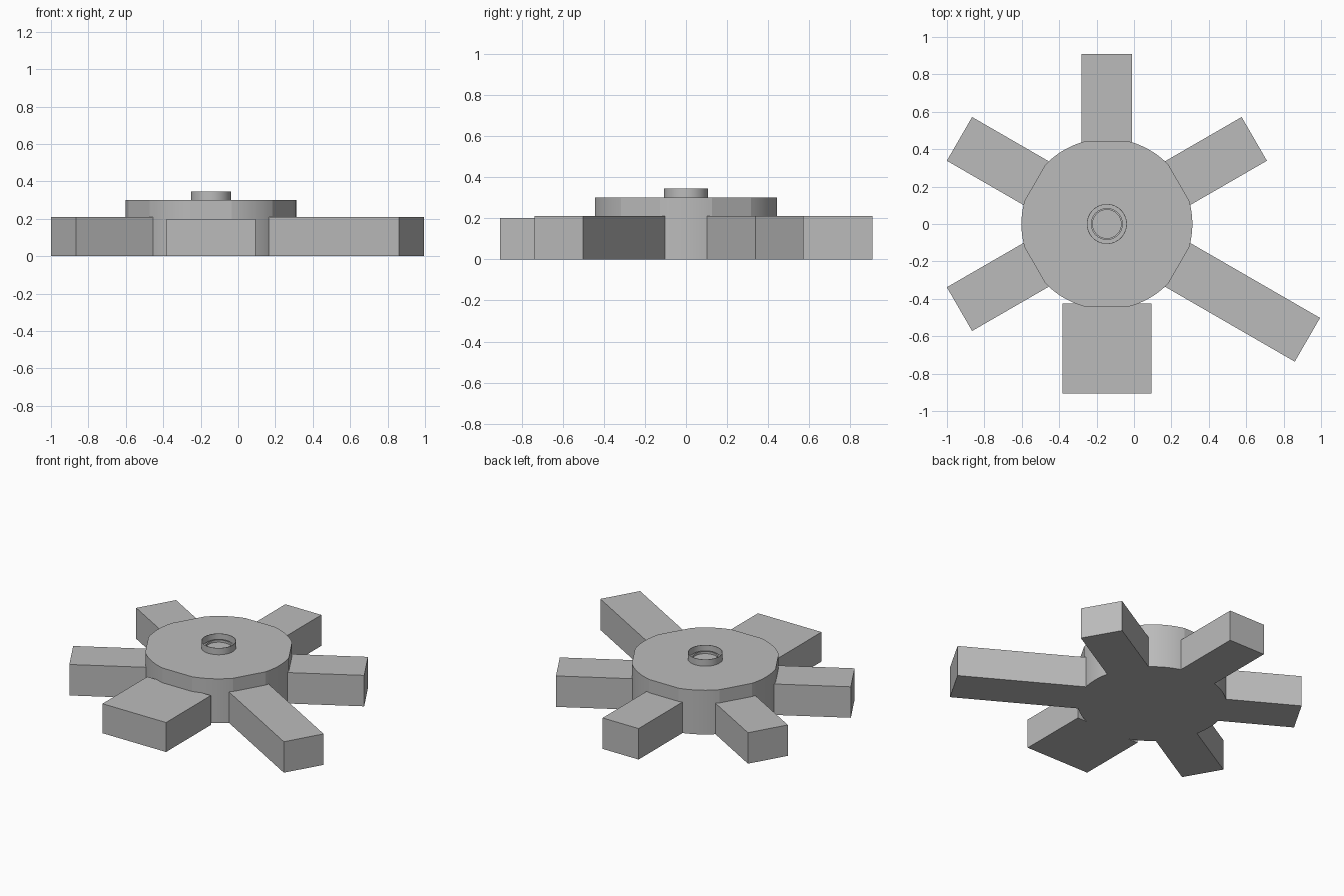
import bpy, bmesh
from math import radians, cos, sin, pi
from mathutils import Matrix, Vector

cube = bpy.data.objects.get("Cube")
if cube:
    bpy.data.objects.remove(cube, do_unlink=True)

grey = bpy.data.materials.new("plain grey")
grey.use_nodes = True
colour = (0.5, 0.5, 0.5, 1)
grey.diffuse_color = colour
grey.node_tree.nodes["Principled BSDF"].inputs["Base Color"].default_value = colour

CENTRE = Vector((-0.145, 0, 0))
HUB_R, HUB_TOP = 0.457, 0.3


def finish(name, bm, smooth=False):
    bmesh.ops.recalc_face_normals(bm, faces=bm.faces)
    mesh = bpy.data.meshes.new(name)
    bm.to_mesh(mesh)
    bm.free()
    mesh.materials.append(grey)
    obj = bpy.data.objects.new(name, mesh)
    bpy.context.collection.objects.link(obj)
    if smooth:
        bpy.ops.object.select_all(action="DESELECT")
        obj.select_set(True)
        bpy.context.view_layer.objects.active = obj
        bpy.ops.object.shade_smooth_by_angle(angle=radians(12))
    return obj


def box(name, length, width, height, start, angle):
    """Box running outwards from the hub centre along the given angle."""
    bm = bmesh.new()
    bmesh.ops.create_cube(bm, size=1)
    bmesh.ops.scale(bm, vec=(length - start, width, height), verts=bm.verts)
    bmesh.ops.translate(bm, vec=((length + start) / 2, 0, height / 2), verts=bm.verts)
    bm.transform(Matrix.Translation(CENTRE) @ Matrix.Rotation(radians(angle), 4, "Z"))
    return finish(name, bm)


def lathe(name, profile, steps=64):
    """Spin a radius/height profile round the hub axis."""
    bm = bmesh.new()
    verts = [bm.verts.new(CENTRE + Vector((r, 0, z))) for r, z in profile]
    edges = [bm.edges.new(pair) for pair in zip(verts, verts[1:])]
    bmesh.ops.spin(bm, geom=verts + edges, cent=CENTRE, axis=(0, 0, 1),
                   angle=2 * pi, steps=steps, use_merge=True)
    bmesh.ops.remove_doubles(bm, verts=bm.verts, dist=0.0005)
    return finish(name, bm, True)


# Hub: round wall with one flat facet behind each arm, and a central bore
bm = bmesh.new()
outline = []
for arm in range(6):
    for i in range(13):
        a = radians(30 + 60 * arm + 14 + 32 * i / 12)
        outline.append(bm.verts.new(CENTRE + Vector((cos(a), sin(a), 0)) * HUB_R))
base = bm.faces.new(outline)
wall = bmesh.ops.extrude_face_region(bm, geom=[base], use_keep_orig=True)
top = [v for v in wall["geom"] if isinstance(v, bmesh.types.BMVert)]
bmesh.ops.translate(bm, vec=(0, 0, HUB_TOP), verts=top)
finish("hub", bm, True)

# Raised collar with a thin wall, and a low inner ring
lathe("collar", [(0.107, HUB_TOP), (0.107, 0.345), (0.104, 0.345), (0.104, HUB_TOP)])
lathe("inner_ring", [(0.085, HUB_TOP), (0.085, 0.315), (0.076, 0.315), (0.076, HUB_TOP)])

# Arms
for name, angle, length in (
    ("back_left_arm", 30, 0.91),
    ("back_arm", 90, 0.908),
    ("back_right_arm", 150, 0.91),
    ("front_right_arm", 210, 0.91),
    ("long_front_left_arm", -30, 1.238),
):
    box(name, length, 0.27, 0.21, 0.3, angle)

# Wide front block
box("front_block", 0.905, 0.477, 0.2, 0.425, -90)
